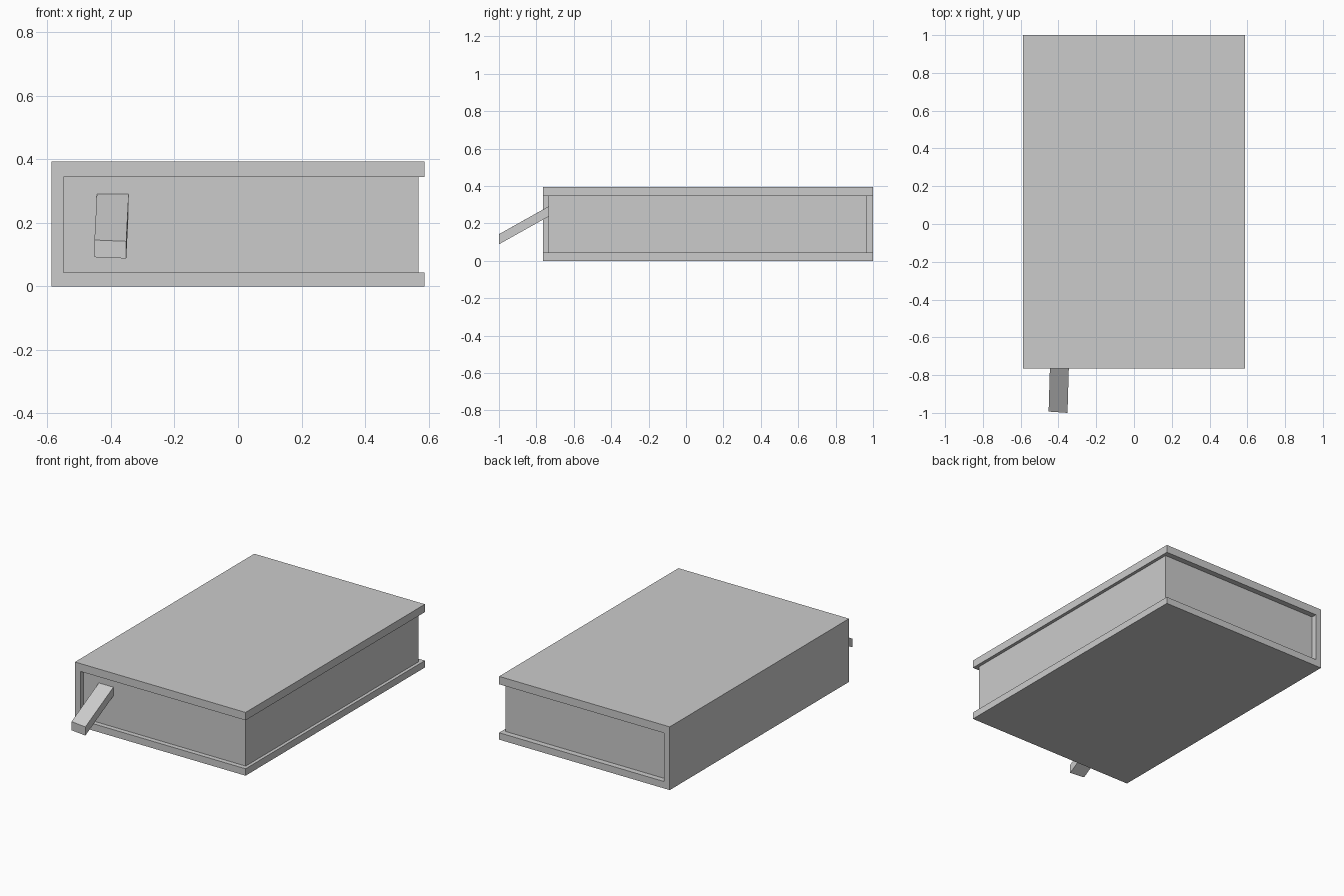
import bpy
import bmesh
from mathutils import Vector

if "Cube" in bpy.data.objects:
    bpy.data.objects.remove(bpy.data.objects["Cube"])

grey = bpy.data.materials.new("plain_grey")
grey.diffuse_color = (0.6, 0.6, 0.6, 1)
grey.use_nodes = True
grey.node_tree.nodes["Principled BSDF"].inputs["Base Color"].default_value = grey.diffuse_color


def prism(name, profile, sweep):
    """Sweep a closed polygon along a vector into a solid."""
    bm = bmesh.new()
    face = bm.faces.new([bm.verts.new(p) for p in profile])
    out = bmesh.ops.extrude_face_region(bm, geom=[face])
    moved = [v for v in out["geom"] if isinstance(v, bmesh.types.BMVert)]
    bmesh.ops.translate(bm, verts=moved, vec=Vector(sweep))
    bmesh.ops.recalc_face_normals(bm, faces=bm.faces)
    mesh = bpy.data.meshes.new(name)
    bm.to_mesh(mesh)
    bm.free()
    mesh.materials.append(grey)
    obj = bpy.data.objects.new(name, mesh)
    bpy.context.collection.objects.link(obj)
    return obj


# Book cover: C-shaped section with the spine on the left
W, SPINE, LOW, HIGH, H = 0.588, -0.55, 0.043, 0.345, 0.394
FRONT, BACK = -0.765, 1.0
section = [(-W, 0), (W, 0), (W, LOW), (SPINE, LOW),
           (SPINE, HIGH), (W, HIGH), (W, H), (-W, H)]
prism("cover", [(x, FRONT, z) for x, z in section], (0, BACK - FRONT, 0))

# Page block, set in from the cover on its three open sides
pages = [(SPINE, LOW), (0.568, LOW), (0.568, HIGH), (SPINE, HIGH)]
prism("pages", [(x, -0.735, z) for x, z in pages], (0, 1.70, 0))

# Bookmark ribbon: slanted bar rising into the front of the pages
end = [(-0.452, -0.993, 0.092), (-0.352, -1.0, 0.088),
       (-0.352, -1.0, 0.142), (-0.452, -0.993, 0.146)]
prism("bookmark", end, (0.008, 0.275, 0.154))
